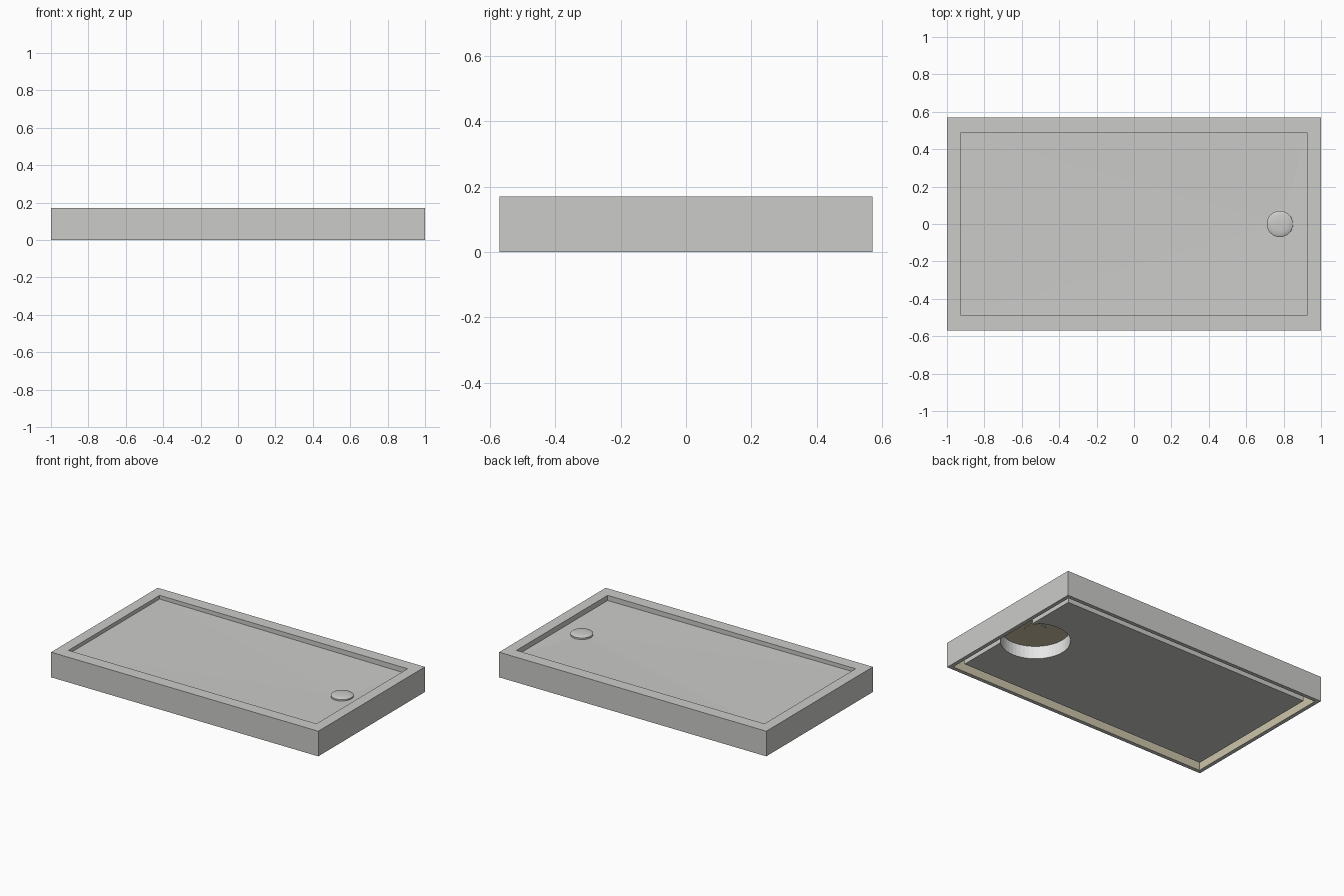
import bpy, bmesh, math

cube = bpy.data.objects.get("Cube")
if cube:
    bpy.data.objects.remove(cube, do_unlink=True)


def make_material(name, colour):
    mat = bpy.data.materials.new(name)
    mat.use_nodes = True
    mat.diffuse_color = (*colour, 1)
    mat.node_tree.nodes["Principled BSDF"].inputs["Base Color"].default_value = (*colour, 1)
    return mat


grey = make_material("light grey", (0.6, 0.6, 0.585))
beige = make_material("beige backing", (0.61, 0.55, 0.40))
white = make_material("white plastic", (0.85, 0.85, 0.85))


def make_object(name, bm, mats):
    bmesh.ops.recalc_face_normals(bm, faces=bm.faces)
    mesh = bpy.data.meshes.new(name)
    bm.to_mesh(mesh)
    bm.free()
    for mat in mats:
        mesh.materials.append(mat)
    obj = bpy.data.objects.new(name, mesh)
    bpy.context.collection.objects.link(obj)
    return obj


def rect_ring(bm, hx, hy, z_left, z_right):
    corners = [(-hx, -hy, z_left), (hx, -hy, z_right), (hx, hy, z_right), (-hx, hy, z_left)]
    return [bm.verts.new(c) for c in corners]


def bridge(bm, a, b, mat=0):
    n = len(a)
    for i in range(n):
        j = (i + 1) % n
        bm.faces.new((a[i], a[j], b[j], b[i])).material_index = mat


def lathe(name, profile, centre, mats, segments=48):
    # Solid of revolution from (radius, z) pairs, capped at both ends
    bm = bmesh.new()
    rings = []
    for r, z in profile:
        angles = [2 * math.pi * i / segments for i in range(segments)]
        rings.append([bm.verts.new((centre[0] + r * math.cos(a),
                                    centre[1] + r * math.sin(a), z)) for a in angles])
    for a, b in zip(rings, rings[1:]):
        bridge(bm, a, b)
    bm.faces.new(rings[0])
    bm.faces.new(rings[-1])
    return make_object(name, bm, mats)


TOP = 0.17
DRAIN = (0.78, 0.0)
BASIN_X, BASIN_Y = 0.928, 0.487
DRAIN_Z = TOP - 0.042

# Outer rim: wall, flat top and hollow underside with a beige backing
bm = bmesh.new()
profile = [(1, 0.57, 0), (1, 0.57, TOP), (BASIN_X, BASIN_Y, TOP),
           (BASIN_X, BASIN_Y, 0.125), (0.974, 0.544, 0.125), (0.974, 0.544, 0)]
rings = [rect_ring(bm, x, y, z, z) for x, y, z in profile]
for i, ring in enumerate(rings):
    bridge(bm, ring, rings[(i + 1) % len(rings)], 1 if i in (3, 4) else 0)
make_object("outer_rim", bm, [grey, beige])

# Basin slab with a floor falling towards the drain
bm = bmesh.new()
low = rect_ring(bm, BASIN_X + 0.002, BASIN_Y + 0.002, 0.012, 0.012)
high = rect_ring(bm, BASIN_X + 0.002, BASIN_Y + 0.002, TOP - 0.025, TOP - 0.035)
bm.faces.new(low)
bridge(bm, low, high)
drain_point = bm.verts.new((*DRAIN, DRAIN_Z))
for i in range(4):
    bm.faces.new((high[i], high[(i + 1) % 4], drain_point))
basin = make_object("basin_floor", bm, [grey, beige, white])

# Round recess under the drain, with white sides and a beige ceiling
cutter = lathe("recess_cutter", [(0.213, -0.05), (0.213, 0.098)], DRAIN, [grey, beige, white])
cutter.hide_render = True
for face in cutter.data.polygons:
    face.material_index = 1 if abs(face.normal.z) > 0.5 else 2
cut = basin.modifiers.new("recess", "BOOLEAN")
cut.operation = "DIFFERENCE"
cut.solver = "EXACT"
cut.material_mode = "TRANSFER"
cut.object = cutter
bpy.context.view_layer.objects.active = basin
bpy.ops.object.modifier_apply(modifier=cut.name)
bpy.data.objects.remove(cutter, do_unlink=True)

# Domed drain cover and the outlet under it
cover = lathe("drain_cover", [(0.07, DRAIN_Z - 0.01), (0.07, DRAIN_Z + 0.012),
                              (0.064, DRAIN_Z + 0.016), (0.045, DRAIN_Z + 0.020),
                              (0.02, DRAIN_Z + 0.022)], DRAIN, [grey])
outlet = lathe("drain_outlet", [(0.065, 0.094), (0.065, 0.11)], DRAIN, [beige])

for obj in (cover, outlet):
    bpy.ops.object.select_all(action="DESELECT")
    obj.select_set(True)
    bpy.context.view_layer.objects.active = obj
    bpy.ops.object.shade_smooth_by_angle(angle=math.radians(35))
